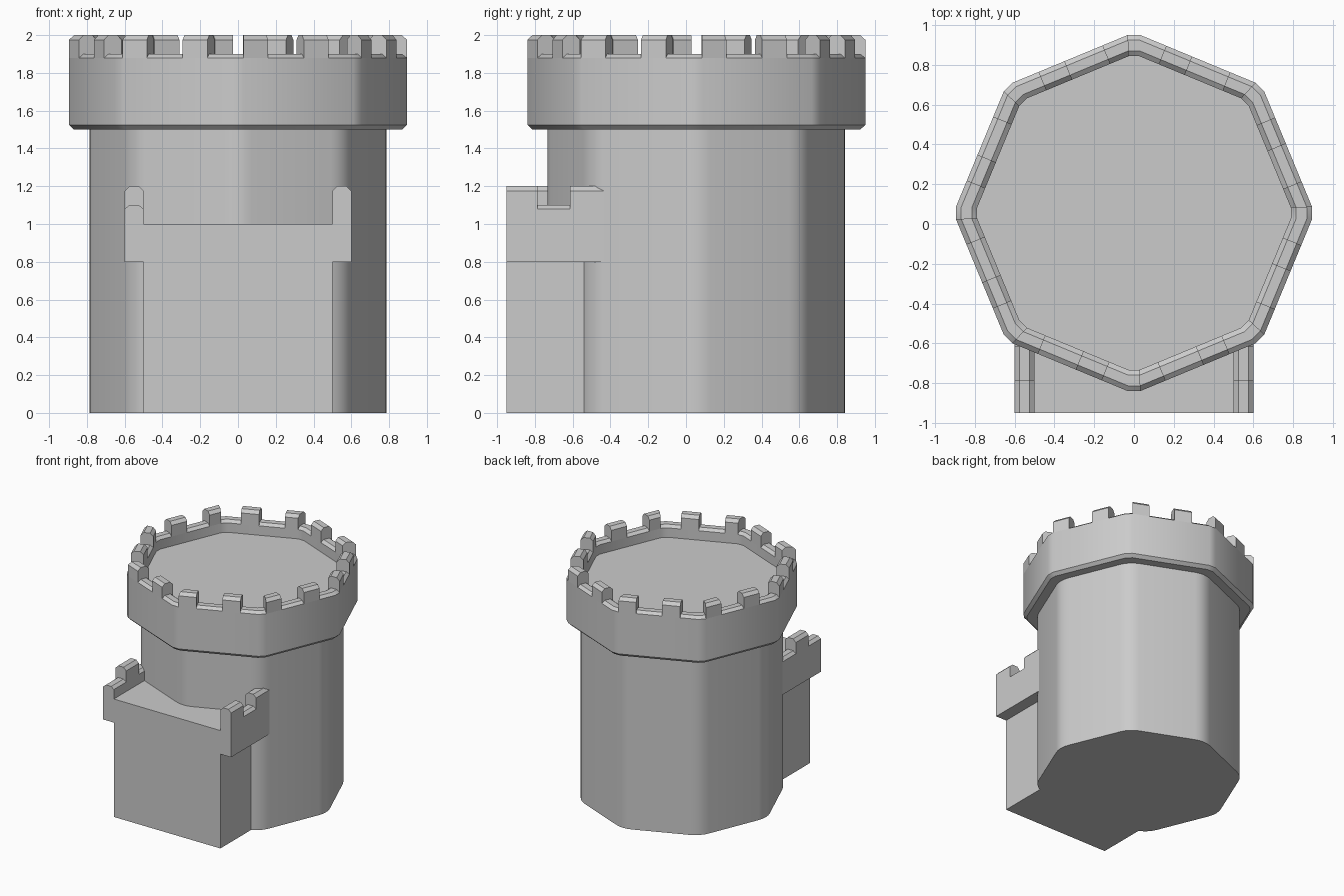
import bpy, bmesh
from math import sin, cos, pi, tan, radians
from mathutils import Vector

if "Cube" in bpy.data.objects:
    bpy.data.objects.remove(bpy.data.objects["Cube"])

CY = 0.055          # tower centre in y
R = 0.907           # parapet ring apex radius
C = 0.0325          # corner cut of the ring
EDGE = 2 * R * sin(pi / 8)


def finish(name, bm):
    bmesh.ops.recalc_face_normals(bm, faces=bm.faces)
    me = bpy.data.meshes.new(name)
    bm.to_mesh(me)
    bm.free()
    ob = bpy.data.objects.new(name, me)
    bpy.context.collection.objects.link(ob)
    bpy.ops.object.select_all(action='DESELECT')
    ob.select_set(True)
    bpy.context.view_layer.objects.active = ob
    bpy.ops.object.shade_smooth_by_angle(angle=radians(30))
    return ob


def octagon(r, cut, segs):
    """Octagon outline with corners rounded to tangent length cut."""
    rad = cut / tan(pi / 8)
    centre = r - rad / cos(pi / 8)
    pts = []
    for k in range(8):
        a = k * pi / 4
        for i in range(segs + 1):
            b = a + (i / segs - 0.5) * pi / 4
            pts.append((centre * cos(a) + rad * cos(b),
                        CY + centre * sin(a) + rad * sin(b)))
    return pts


def stack(name, rings):
    """Skin a stack of (outline, z) rings and cap both ends."""
    bm = bmesh.new()
    loops = [[bm.verts.new((x, y, z)) for x, y in pts] for pts, z in rings]
    n = len(loops[0])
    for a, b in zip(loops, loops[1:]):
        for i in range(n):
            j = (i + 1) % n
            bm.faces.new((a[i], a[j], b[j], b[i]))
    bm.faces.new(loops[0])
    bm.faces.new(loops[-1])
    return finish(name, bm)


def prism(name, start, end):
    """Join two matching end profiles."""
    bm = bmesh.new()
    a = [bm.verts.new(p) for p in start]
    b = [bm.verts.new(p) for p in end]
    n = len(a)
    for i in range(n):
        j = (i + 1) % n
        bm.faces.new((a[i], a[j], b[j], b[i]))
    bm.faces.new(a)
    bm.faces.new(b)
    return finish(name, bm)


def merlon_profile(low, top):
    return [(0, low), (0, top - .025), (.025, top), (.075, top), (.1, top - .025), (.1, low)]


# tower shaft with rounded corners
body = octagon(0.803, 0.08, 4)
stack("tower_body", [(body, 0), (body, 1.51)])


# projecting crown with chamfered rim and sunken roof
def ring(d):
    r = R - d / cos(pi / 8)
    return octagon(r, C * r / R, 1)


stack("tower_crown", [(ring(.025), 1.5), (ring(0), 1.525), (ring(0), 1.88), (ring(.025), 1.9),
                      (ring(.075), 1.9), (ring(.1), 1.88), (ring(.1), 1.8)])

# two merlons on each crown side
for k in range(8):
    a = -pi / 2 - k * pi / 4
    p = Vector((R * cos(a), R * sin(a) + CY, 0))
    q = Vector((R * cos(a - pi / 4), R * sin(a - pi / 4) + CY, 0))
    along = (q - p).normalized()
    inward = (Vector((0, CY, 0)) - (p + q) / 2).normalized()
    for t0, t1, shear in ((.175, .317, 0), (.522, EDGE - C, .375)):
        ends = [[p + along * (t - d * s) + inward * d + Vector((0, 0, z))
                 for d, z in merlon_profile(1.88, 2)]
                for t, s in ((t0, 0), (t1, shear))]
        prism("crown_merlon", *ends)

# gatehouse: narrow base, wider top with low side parapets
half = [(.5, 0), (.5, .8), (.6, .8), (.6, 1.08), (.575, 1.1), (.525, 1.1), (.5, 1.08), (.5, 1)]
outline = half + [(-x, z) for x, z in reversed(half)]
FRONT, BACK = -.95, -.4
prism("gatehouse", *[[(x, y, z) for x, z in outline] for y in (FRONT, BACK)])

# gatehouse merlons, staggered left to right
for x0, y0, y1 in ((.5, FRONT, -.785), (.5, -.615, BACK), (-.6, -.785, -.615)):
    prism("gatehouse_merlon", *[[(x0 + d, y, z) for d, z in merlon_profile(1.08, 1.2)]
                                for y in (y0, y1)])
